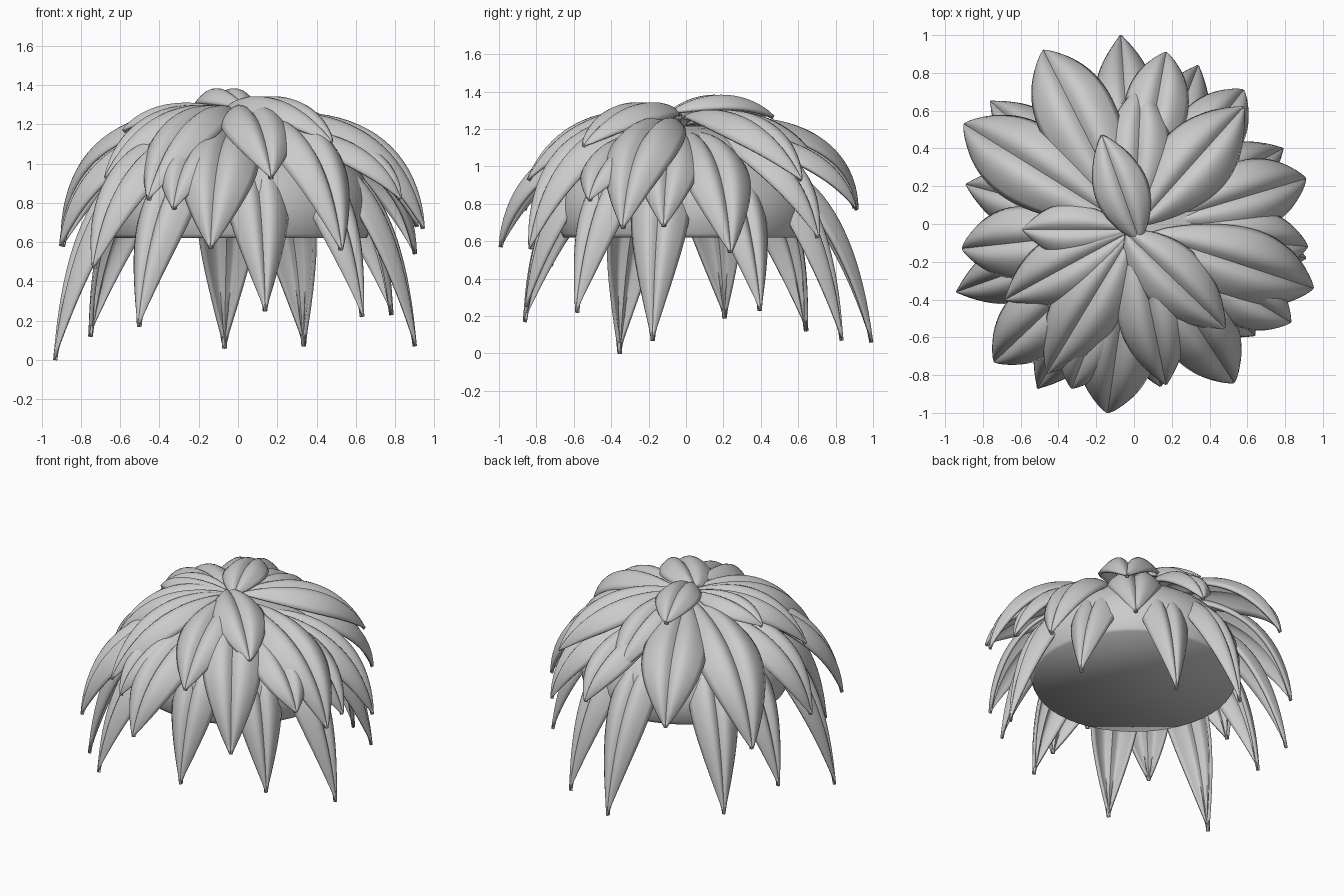
import bpy, bmesh, math
from mathutils import Vector

if "Cube" in bpy.data.objects:
    bpy.data.objects.remove(bpy.data.objects["Cube"])


def leaf(name, tip, base_r, base_z, ctrl_k, ctrl_rise, width, p=0.9, q=0.8,
         centre=(0.0, -0.03), lobe=0.33, droop=0.62, n=22, m=16):
    """Arched leaf: quadratic spine, lens outline, two rounded halves with a grooved midrib."""
    T = Vector(tip)
    c = Vector((centre[0], centre[1], 0))
    flat = Vector((T.x, T.y, 0)) - c
    reach, d = flat.length, flat.normalized()
    side = Vector((-d.y, d.x, 0))
    P0 = c + d * base_r + Vector((0, 0, base_z))
    P1 = c + d * (base_r + ctrl_k * (reach - base_r)) + Vector((0, 0, base_z + ctrl_rise))
    bm = bmesh.new()
    rows = []
    for i in range(n + 1):
        t = i / n
        pos = P0 * (1 - t) ** 2 + P1 * 2 * t * (1 - t) + T * t * t
        tan = ((P1 - P0) * (1 - t) + (T - P1) * t).normalized()
        nor = tan.cross(side).normalized()
        w = width / 2 * max(math.sin(math.pi * t ** p), 0.0) ** q
        w = max(w, 0.008)
        row = []
        for j in range(m + 1):
            u = 2 * j / m - 1
            a = abs(u)
            h = w * (lobe * (1 - (1 - a) ** 4) - droop * a * a)
            row.append(bm.verts.new(pos + side * (u * w) + nor * h))
        rows.append(row)
    for r0, r1 in zip(rows, rows[1:]):
        for j in range(m):
            bm.faces.new((r0[j], r1[j], r1[j + 1], r0[j + 1]))
        # Crisp midrib
        bm.edges.get((r0[m // 2], r1[m // 2])).smooth = False
    for f in bm.faces:
        f.smooth = True
    me = bpy.data.meshes.new(name)
    bm.to_mesh(me)
    bm.free()
    ob = bpy.data.objects.new(name, me)
    bpy.context.collection.objects.link(ob)
    s = ob.modifiers.new("thickness", 'SOLIDIFY')
    s.thickness = 0.02
    s.offset = -1
    return ob


# Flat-bottomed core dome
bm = bmesh.new()
bmesh.ops.create_uvsphere(bm, u_segments=48, v_segments=24, radius=1)
for v in bm.verts:
    v.co = Vector((v.co.x * 0.69, v.co.y * 0.69, 0.76 + v.co.z * 0.46))
cut = bmesh.ops.bisect_plane(bm, geom=bm.verts[:] + bm.edges[:] + bm.faces[:],
                             plane_co=(0, 0, 0.62), plane_no=(0, 0, -1), clear_outer=True)
rim = [e for e in cut['geom_cut'] if isinstance(e, bmesh.types.BMEdge)]
bmesh.ops.holes_fill(bm, edges=rim, sides=0)
for f in bm.faces:
    f.smooth = True
me = bpy.data.meshes.new("core_dome")
bm.to_mesh(me)
bm.free()
bpy.context.collection.objects.link(bpy.data.objects.new("core_dome", me))

# Crown leaves on the very top
leaf("crown_leaf_back", (-0.17, 0.47, 1.27), -0.03, 1.29, 0.5, 0.14, 0.29, 0.95, 0.7, (0.02, -0.06))
leaf("crown_leaf_front", (0.48, -0.55, 1.11), -0.02, 1.29, 0.6, 0.09, 0.35, 0.85, 0.7, (-0.03, -0.06))

# Upper leaves: tip x, y, z, width
upper = [(-0.59, -0.03, 1.17, .28), (0.04, 0.74, 0.96, .34), (0.58, 0.62, 0.93, .40),
         (-0.68, -0.40, 0.93, .35), (-0.46, -0.79, 0.82, .36), (0.17, -0.85, 0.93, .36)]
for i, (x, y, z, w) in enumerate(upper):
    leaf(f"upper_leaf_{i}", (x, y, z), 0.03, 1.27, 0.68, 0.06, w, 0.93, 0.8)

# Large spreading leaves
spread = [(-0.90, 0.53, 0.58, .44), (-0.48, 0.92, 0.77, .42), (0.95, -0.34, 0.67, .40),
          (0.53, -0.84, 0.56, .40)]
for i, (x, y, z, w) in enumerate(spread):
    leaf(f"spreading_leaf_{i}", (x, y, z), 0.08, 1.24, 0.84, 0.04, w, 0.88)

# Middle ring
middle = [(-0.14, -1.0, 0.57, .40), (-0.74, -0.73, 0.47, .38), (0.17, 0.91, 0.78, .34),
          (0.58, 0.71, 0.62, .36), (0.91, 0.24, 0.54, .38), (0.92, -0.12, 0.68, .34),
          (0.83, -0.52, 0.82, .34), (-0.91, -0.13, 0.58, .38), (-0.33, -0.87, 0.77, .32)]
for i, (x, y, z, w) in enumerate(middle):
    leaf(f"middle_leaf_{i}", (x, y, z), 0.17, 1.18, 0.84, -0.04, w, 0.93)

# Long hanging leaves
hanging = [(-0.07, 1.0, 0.06), (0.34, 0.84, 0.07), (-0.76, 0.65, 0.12), (0.79, 0.40, 0.23),
           (0.91, -0.18, 0.07), (0.64, -0.59, 0.22), (-0.94, -0.36, 0.0), (-0.89, 0.21, 0.19),
           (-0.51, -0.87, 0.17), (0.14, -0.86, 0.25)]
for i, tip in enumerate(hanging):
    leaf(f"hanging_leaf_{i}", tip, 0.40, 1.05, 0.75, -0.11, 0.32, 0.86, 0.9, droop=0.75)
